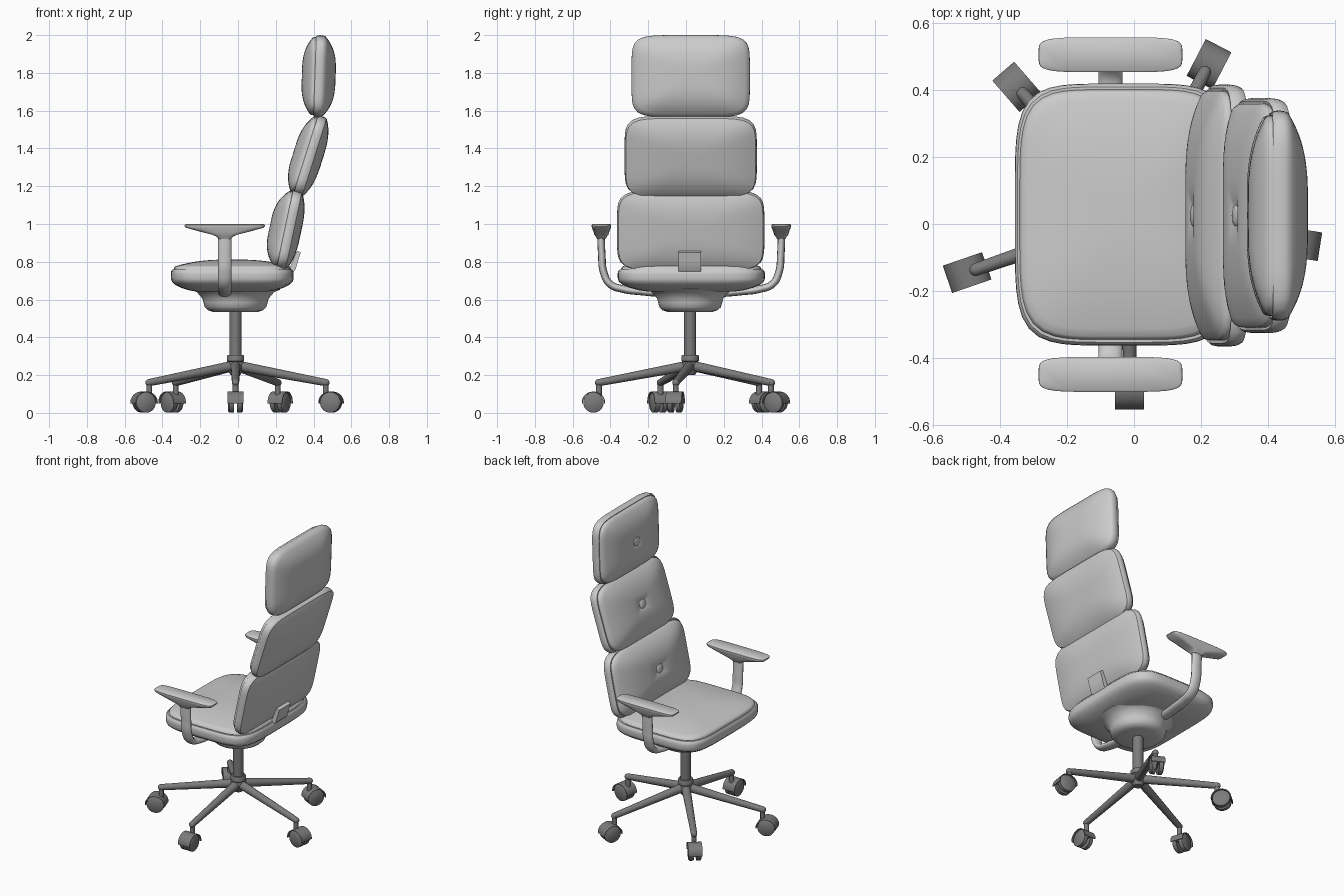
import bpy, bmesh
from math import cos, sin, pi, radians, exp
from mathutils import Matrix, Vector

if "Cube" in bpy.data.objects:
    bpy.data.objects.remove(bpy.data.objects["Cube"])

HUB = Vector((-0.013, 0.022, 0))
dark = bpy.data.materials.new("dark_grey")
dark.diffuse_color = (0.2, 0.2, 0.2, 1)
dark.use_nodes = True
dark.node_tree.nodes["Principled BSDF"].inputs["Base Color"].default_value = dark.diffuse_color


def add(name, bm, matrix=Matrix(), mat=None):
    bmesh.ops.recalc_face_normals(bm, faces=bm.faces)
    me = bpy.data.meshes.new(name)
    bm.to_mesh(me)
    bm.free()
    ob = bpy.data.objects.new(name, me)
    bpy.context.collection.objects.link(ob)
    ob.matrix_world = matrix
    if mat:
        me.materials.append(mat)
    return ob


def loft(name, rings, n, matrix=Matrix(), mat=None, seg=72):
    """Superellipse rings (half x, half y, z) joined into a closed skin."""
    bm = bmesh.new()
    loops = []
    for hx, hy, z in rings:
        loop = []
        for i in range(seg):
            c, s = cos(2 * pi * i / seg), sin(2 * pi * i / seg)
            r = (abs(c) ** n + abs(s) ** n) ** (-1 / n)
            loop.append(bm.verts.new((hx * r * c, hy * r * s, z)))
        loops.append(loop)
    for a, b in zip(loops, loops[1:]):
        for i in range(seg):
            j = (i + 1) % seg
            bm.faces.new((a[i], a[j], b[j], b[i]))
    bm.faces.new(loops[0])
    bm.faces.new(loops[-1])
    return add(name, bm, matrix, mat)


def rod(bm, p, q, r1, r2, seg=24):
    p, q = Vector(p), Vector(q)
    rot = (q - p).to_track_quat('Z', 'Y').to_matrix().to_4x4()
    bmesh.ops.create_cone(bm, cap_ends=True, segments=seg, radius1=r1, radius2=r2,
                          depth=(q - p).length, matrix=Matrix.Translation((p + q) / 2) @ rot)


def prism(bm, pts, y0, y1):
    """Extrude an xz outline from y0 to y1."""
    a = [bm.verts.new((x, y0, z)) for x, z in pts]
    b = [bm.verts.new((x, y1, z)) for x, z in pts]
    bm.faces.new(a)
    bm.faces.new(b)
    for i in range(len(pts)):
        j = (i + 1) % len(pts)
        bm.faces.new((a[i], a[j], b[j], b[i]))


def bulge(height, base, rim, p, dimple=0.0):
    """Cushion profile from the rim to the centre as (scale, height)."""
    out = []
    for k in range(16):
        s = rim * (1 - k / 15) + 0.01 * k / 15
        d = base + (height - base) * (1 - (s / rim) ** p)
        out.append((s, d - dimple * exp(-(s / 0.13) ** 2)))
    return out


def scaled(profile, hx, hy):
    return [(hx * s, hy * s, d) for s, d in profile]


# Back panels: shell, cushion and button
face = Matrix(((0, 0, -1, 0), (-1, 0, 0, 0), (0, 1, 0, 0), (0, 0, 0, 1)))
panels = [("lower", 0.265, 0.968, 12, 0.39, 0.217, 0.10, 0.07),
          ("middle", 0.375, 1.36, 17.5, 0.35, 0.222, 0.085, 0.075),
          ("upper", 0.425, 1.783, 2, 0.313, 0.217, 0.088, 0.092)]
for name, x, z, tilt, hw, hh, front, back in panels:
    m = Matrix.Translation((x, 0.025, z)) @ Matrix.Rotation(radians(tilt), 4, 'Y') @ face
    shell = [(0.93, 0.0), (0.95, 0.016), (0.975, 0.018), (0.993, 0.01), (1, -0.004), (0.995, -0.018)]
    shell += [(s, -d) for s, d in bulge(back, 0.03, 0.98, 3.2)]
    loft(name + "_back_shell", scaled(shell, hw, hh), 6, m)
    cushion = [(0.93, 0.0), (0.955, 0.018), (0.95, 0.03)] + bulge(front, 0.037, 0.935, 3.2, 0.014)
    loft(name + "_back_cushion", scaled(cushion, hw, hh), 6, m)
    bm = bmesh.new()
    bmesh.ops.create_uvsphere(bm, u_segments=24, v_segments=12, radius=0.034,
                              matrix=Matrix.Diagonal((1, 1, 0.35, 1)))
    add(name + "_back_button", bm, m @ Matrix.Translation((0, 0, front - 0.013)))

# Seat shell and cushion
m = Matrix.Translation((-0.03, 0.028, 0))
shell = [(0.93, 0.745), (0.945, 0.758), (0.975, 0.758), (0.995, 0.75), (1, 0.735), (0.998, 0.71),
         (0.985, 0.695), (0.93, 0.678), (0.84, 0.663), (0.72, 0.65), (0.6, 0.643), (0.3, 0.64), (0.02, 0.64)]
loft("seat_shell", scaled(shell, 0.325, 0.39), 5, m)
cushion = [(0.93, 0.745), (0.955, 0.76), (0.945, 0.77)] + bulge(0.812, 0.776, 0.93, 2.6)
loft("seat_cushion", scaled(cushion, 0.325, 0.39), 5, m)

# Round tilt mechanism under the seat
dome = [(0.02, 0.535), (0.12, 0.535), (0.145, 0.543), (0.163, 0.56), (0.17, 0.585), (0.175, 0.605),
        (0.19, 0.622), (0.205, 0.64), (0.235, 0.652), (0.235, 0.665), (0.02, 0.665)]
loft("tilt_mechanism", [(r, r, z) for r, z in dome], 2, Matrix.Translation(HUB))

# Bracket joining the seat and the back
bm = bmesh.new()
prism(bm, [(0.20, 0.69), (0.25, 0.70), (0.305, 0.76), (0.318, 0.805), (0.332, 0.85), (0.312, 0.858),
           (0.292, 0.81), (0.275, 0.77), (0.22, 0.73)], -0.04, 0.08)
add("back_bracket", bm)

# Armrests: boat-shaped pad on a flat bent post
for side, label in ((-1, "right"), (1, "left")):
    y0 = 0.028
    pad = [(0.03, 0.022, 0.92), (0.045, 0.03, 0.934), (0.065, 0.037, 0.943), (0.14, 0.043, 0.962),
           (0.205, 0.05, 0.98), (0.214, 0.052, 0.988), (0.213, 0.052, 0.995), (0.205, 0.046, 1.0)]
    loft(label + "_armrest_pad", pad, 5, Matrix.Translation((-0.07, y0 + side * 0.476, 0)))
    path = [(0.478, 0.94), (0.474, 0.84), (0.464, 0.745), (0.43, 0.682), (0.36, 0.655), (0.26, 0.642), (0.15, 0.632)]
    cu = bpy.data.curves.new(label + "_armrest_post", 'CURVE')
    cu.dimensions = '3D'
    cu.bevel_depth = 0.02
    cu.bevel_resolution = 4
    cu.use_fill_caps = True
    sp = cu.splines.new('BEZIER')
    sp.bezier_points.add(len(path) - 1)
    for bp, (y, z) in zip(sp.bezier_points, path):
        bp.co = (0, side * y, z)
        bp.handle_left_type = bp.handle_right_type = 'AUTO'
    ob = bpy.data.objects.new(label + "_armrest_post", cu)
    bpy.context.collection.objects.link(ob)
    ob.location = (-0.07, y0, 0)
    ob.scale = (1.8, 1, 1)
    bpy.ops.object.select_all(action='DESELECT')
    ob.select_set(True)
    bpy.context.view_layer.objects.active = ob
    bpy.ops.object.convert(target='MESH')

# Gas column and hub
bm = bmesh.new()
rod(bm, (0, 0, 0.22), (0, 0, 0.55), 0.032, 0.032, 32)
add("column", bm, Matrix.Translation(HUB), dark)
hub = [(0.025, 0.2), (0.035, 0.215), (0.045, 0.24), (0.045, 0.265), (0.041, 0.27),
       (0.046, 0.275), (0.046, 0.3), (0.042, 0.307), (0.02, 0.307)]
loft("base_hub", [(r, r, z) for r, z in hub], 2, Matrix.Translation(HUB), dark, 32)

# Five legs with hooded twin-wheel casters
for i, angle in enumerate((-90, -9, 62.5, 131, 199)):
    m = Matrix.Translation(HUB) @ Matrix.Rotation(radians(angle), 4, 'Z')
    bm = bmesh.new()
    rod(bm, (0.02, 0, 0.248), (0.485, 0, 0.16), 0.027, 0.019)
    bmesh.ops.create_uvsphere(bm, u_segments=16, v_segments=10, radius=0.019,
                              matrix=Matrix.Translation((0.485, 0, 0.16)))
    rod(bm, (0.483, 0, 0.09), (0.483, 0, 0.16), 0.015, 0.015)
    add(f"base_leg_{i + 1}", bm, m, dark)
    cx, cz = 0.512, 0.055
    bm = bmesh.new()
    arc = [radians(-5 + 190 * k / 20) for k in range(21)]
    hood = [(cx + 0.062 * cos(a), cz + 0.058 * sin(a)) for a in arc]
    hood += [(cx + 0.056 * cos(a), cz + 0.054 * sin(a)) for a in reversed(arc)]
    prism(bm, hood, -0.043, 0.043)
    prism(bm, [(cx + 0.05 * cos(a), cz + 0.056 * sin(a)) for a in arc], -0.008, 0.008)
    add(f"caster_hood_{i + 1}", bm, m, dark)
    bm = bmesh.new()
    for s in (-1, 1):
        rod(bm, (cx, s * 0.009, cz), (cx, s * 0.033, cz), 0.054, 0.054, 32)
        rod(bm, (cx, s * 0.033, cz), (cx, s * 0.039, cz), 0.054, 0.046, 32)
    add(f"caster_wheels_{i + 1}", bm, m, dark)

# Smooth shading with crisp edges
bpy.ops.object.select_all(action='SELECT')
bpy.context.view_layer.objects.active = bpy.context.selected_objects[0]
bpy.ops.object.shade_smooth_by_angle(angle=radians(40))
